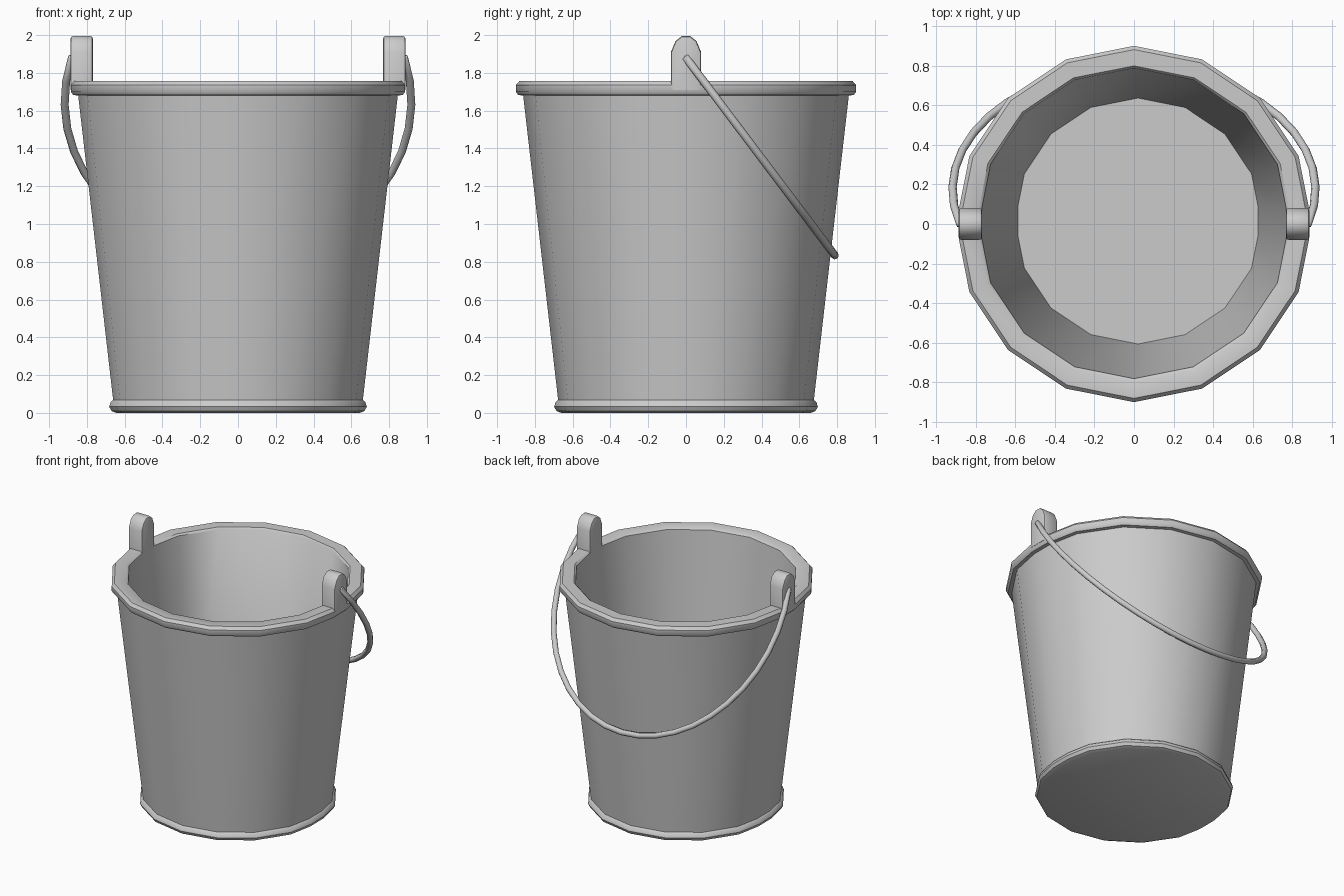
import bpy, bmesh, math
from mathutils import Vector

if "Cube" in bpy.data.objects:
    bpy.data.objects.remove(bpy.data.objects["Cube"])


def finish(bm, name, angle=40):
    bmesh.ops.recalc_face_normals(bm, faces=bm.faces[:])
    me = bpy.data.meshes.new(name)
    bm.to_mesh(me)
    bm.free()
    ob = bpy.data.objects.new(name, me)
    bpy.context.collection.objects.link(ob)
    bpy.ops.object.select_all(action='DESELECT')
    ob.select_set(True)
    bpy.context.view_layer.objects.active = ob
    bpy.ops.object.shade_smooth_by_angle(angle=math.radians(angle))
    return ob


def outline(r):
    """16-gon whose two side corners are cut flat to meet the lugs."""
    pts = []
    for i in range(16):
        if i % 8 == 0:
            s = 1 if i == 0 else -1
            pts += [(s * (r - 0.016), -0.08 * s), (s * (r - 0.016), 0.08 * s)]
        else:
            a = math.tau * i / 16
            pts.append((r * math.cos(a), r * math.sin(a)))
    return pts


def bridge(bm, a, b):
    n = len(a)
    for i in range(n):
        bm.faces.new((a[i], a[(i + 1) % n], b[(i + 1) % n], b[i]))


# bucket shell: foot ring, tapered wall, rolled rim, inner wall and floor
# each entry: radius, height, x shift, y shift
profile = [(0.66, 0, 0, 0), (0.686, 0.01, 0, 0), (0.698, 0.033, 0, 0),
           (0.69, 0.058, 0, 0), (0.677, 0.068, 0, 0),
           (0.862, 1.68, 0, 0), (0.888, 1.683, 0, 0), (0.901, 1.70, 0, 0),
           (0.901, 1.735, 0, 0), (0.882, 1.757, 0, 0),
           (0.80, 1.757, 0, 0), (0.785, 1.745, 0, 0.003),
           (0.622, 0.10, 0.02, 0.015)]
bm = bmesh.new()
loops = [[bm.verts.new((x + dx, y + dy, z)) for x, y in outline(r)]
         for r, z, dx, dy in profile]
for lo, hi in zip(loops, loops[1:]):
    bridge(bm, lo, hi)
bm.faces.new(loops[0])
bm.faces.new(loops[-1])
finish(bm, "bucket_shell")

# upright lugs with rounded tops
half = [(0.08, 1.71), (0.08, 1.91), (0.056, 1.968), (0.022, 1.995)]
lug_profile = half + [(-y, z) for y, z in reversed(half)]
for side, name in ((-1, "left_lug"), (1, "right_lug")):
    bm = bmesh.new()
    a = [bm.verts.new((side * 0.768, y, z)) for y, z in lug_profile]
    b = [bm.verts.new((side * 0.887, y, z)) for y, z in lug_profile]
    bridge(bm, a, b)
    bm.faces.new(a)
    bm.faces.new(b)
    ends = [e for e in bm.edges
            if abs(e.verts[0].co.x - e.verts[1].co.x) < 1e-5
            and max(v.co.z for v in e.verts) > 1.8]
    bmesh.ops.bevel(bm, geom=ends, offset=0.014, segments=2,
                    profile=0.5, affect='EDGES')
    finish(bm, name)

# wire handle hanging down behind: elliptical arc in a slanted plane
pivot = Vector((0, 0, 1.88))
down = Vector((0, 0.787, -1.045)).normalized()
across = Vector((1, 0, 0))
start = -math.asin(0.29 / 1.02)
steps = 24
path = [pivot + across * 0.84]
for i in range(steps + 1):
    t = start + (math.pi - 2 * start) * i / steps
    path.append(pivot + across * (0.918 * math.cos(t))
                + down * (0.29 + 1.02 * math.sin(t)))
path.append(pivot - across * 0.84)

normal = across.cross(down).normalized()
bm = bmesh.new()
rings = []
for i, p in enumerate(path):
    tangent = (path[min(i + 1, len(path) - 1)] - path[max(i - 1, 0)]).normalized()
    side = tangent.cross(normal)
    rings.append([bm.verts.new(p + 0.021 * (math.cos(a) * side + math.sin(a) * normal))
                  for a in (math.tau * k / 8 for k in range(8))])
for a, b in zip(rings, rings[1:]):
    bridge(bm, a, b)
bm.faces.new(rings[0])
bm.faces.new(rings[-1])
finish(bm, "wire_handle", 60)
